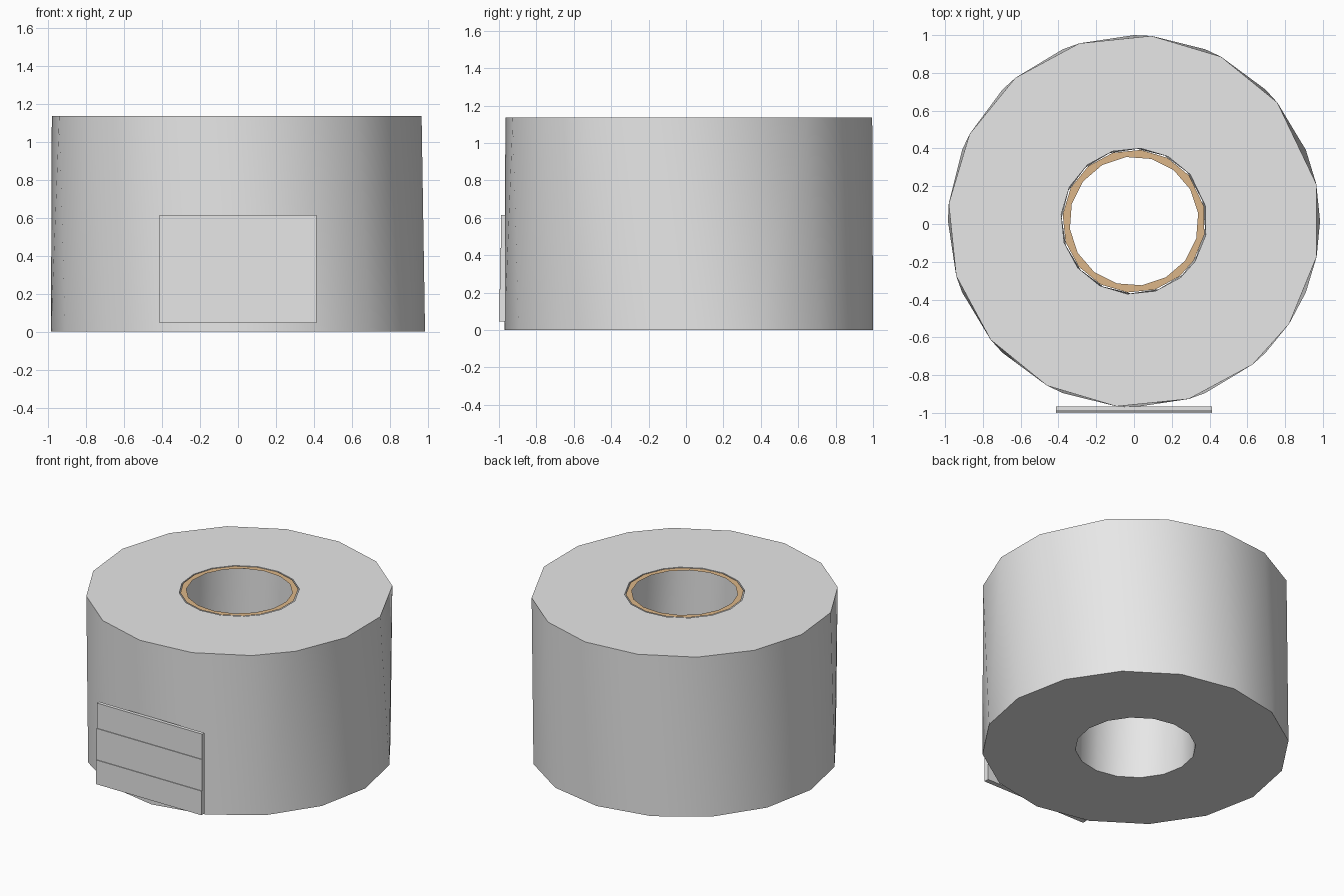
import bpy, bmesh
from math import radians, cos, sin

cube = bpy.data.objects.get("Cube")
if cube:
    bpy.data.objects.remove(cube)

SIDES = 16
HEIGHT = 1.135
CENTRE_Y = 0.015


def material(name, colour):
    mat = bpy.data.materials.new(name)
    mat.use_nodes = True
    mat.diffuse_color = (*colour, 1)
    mat.node_tree.nodes["Principled BSDF"].inputs["Base Color"].default_value = (*colour, 1)
    return mat


def finish(name, bm, mat, smooth=False):
    mesh = bpy.data.meshes.new(name)
    bm.to_mesh(mesh)
    bm.free()
    mesh.materials.append(mat)
    obj = bpy.data.objects.new(name, mesh)
    bpy.context.collection.objects.link(obj)
    if smooth:
        bpy.ops.object.select_all(action="DESELECT")
        obj.select_set(True)
        bpy.context.view_layer.objects.active = obj
        bpy.ops.object.shade_smooth_by_angle(angle=radians(40))
    return obj


def ring(bm, radius, z, angles):
    return [bm.verts.new((radius * cos(radians(a)), CENTRE_Y + radius * sin(radians(a)), z))
            for a in angles]


def bridge(bm, a, b):
    for i in range(len(a)):
        j = (i + 1) % len(a)
        bm.faces.new((a[i], a[j], b[j], b[i]))


paper = material("paper grey", (0.8, 0.8, 0.8))
cardboard = material("cardboard brown", (0.72, 0.47, 0.25))

# Paper roll: hollow drum whose top edge is slightly twisted
regular = [i * 360 / SIDES for i in range(SIDES)]
twisted = [a - (11 if i in (0, 1, SIDES - 1) else 5.4) for i, a in enumerate(regular)]
bm = bmesh.new()
outer_low = ring(bm, 0.985, 0, regular)
outer_high = ring(bm, 0.985, HEIGHT, twisted)
hole_high = ring(bm, 0.387, HEIGHT, twisted)
hole_low = ring(bm, 0.387, 0, regular)
loops = [outer_low, outer_high, hole_high, hole_low]
for k in range(4):
    bridge(bm, loops[k], loops[(k + 1) % 4])
finish("paper_roll", bm, paper, smooth=True)

# Cardboard rim set into the top of the hole
bm = bmesh.new()
bridge(bm, ring(bm, 0.379, HEIGHT - 0.001, twisted),
       ring(bm, 0.342, HEIGHT - 0.001, [a + 7 for a in regular]))
finish("cardboard_rim", bm, cardboard)

# Loose end sheet: stepped profile extruded across the front
profile = [(-0.965, 0.045), (-1.0, 0.045), (-1.0, 0.216), (-0.995, 0.216),
           (-0.995, 0.437), (-0.99, 0.437), (-0.99, 0.615), (-0.965, 0.615)]
bm = bmesh.new()
face = bm.faces.new([bm.verts.new((-0.413, y, z)) for y, z in profile])
moved = bmesh.ops.extrude_face_region(bm, geom=[face])["geom"]
bmesh.ops.translate(bm, vec=(0.826, 0, 0),
                    verts=[v for v in moved if isinstance(v, bmesh.types.BMVert)])
bmesh.ops.recalc_face_normals(bm, faces=bm.faces)
finish("loose_sheet", bm, paper)
